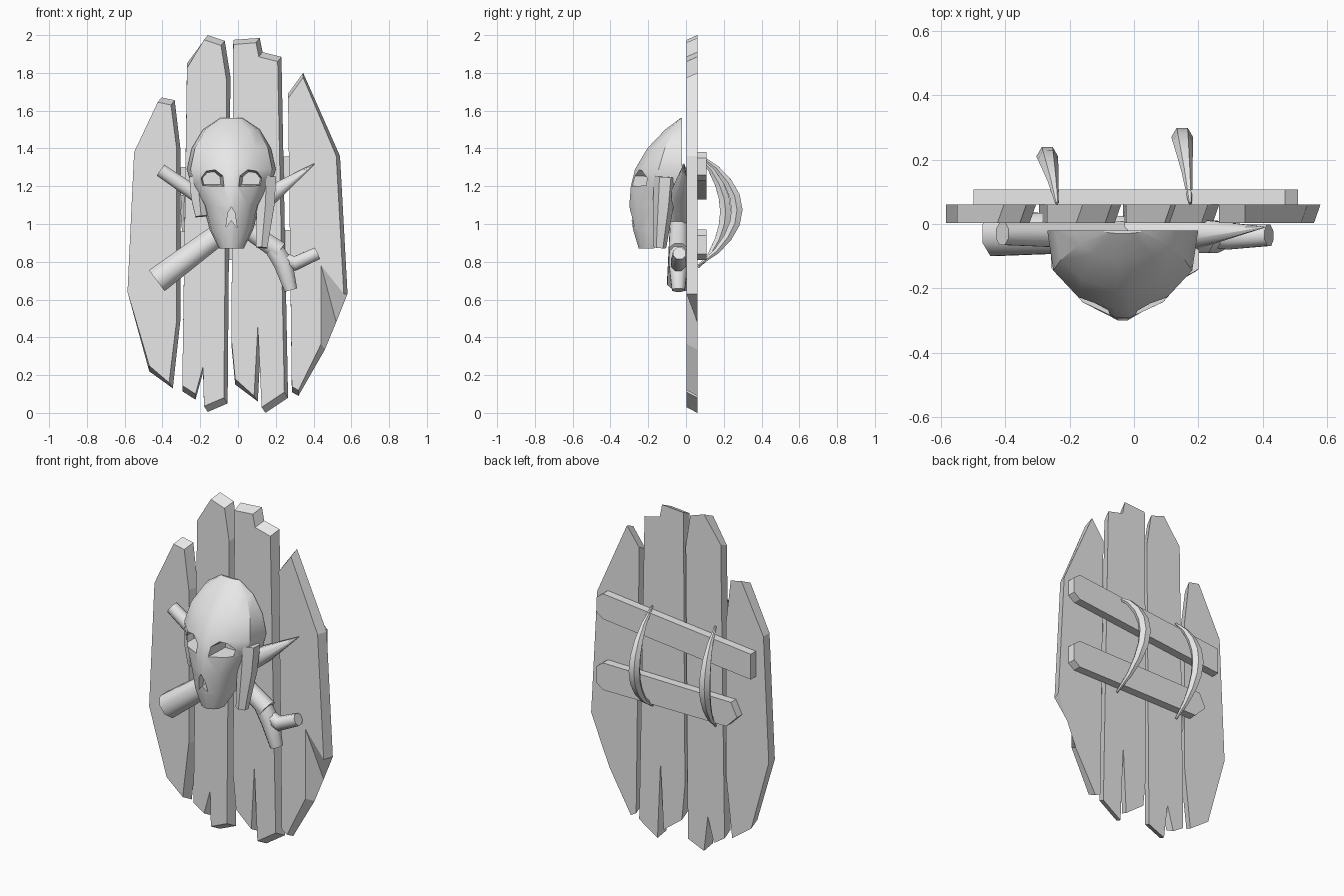
import bpy, bmesh, math
from mathutils import Vector

cube = bpy.data.objects.get("Cube")
if cube:
    bpy.data.objects.remove(cube, do_unlink=True)

grey = bpy.data.materials.new("plain_grey")
grey.use_nodes = True
grey.diffuse_color = (0.8, 0.8, 0.8, 1)
grey.node_tree.nodes["Principled BSDF"].inputs["Base Color"].default_value = grey.diffuse_color


def loft(name, rings, smooth=None):
    """Skin equal-length closed rings and cap both ends."""
    bm = bmesh.new()
    loops = [[bm.verts.new(p) for p in ring] for ring in rings]
    count = len(loops[0])
    for low, high in zip(loops, loops[1:]):
        for i in range(count):
            j = (i + 1) % count
            bm.faces.new((low[i], low[j], high[j], high[i]))
    bm.faces.new(loops[0][::-1])
    bm.faces.new(loops[-1])
    bmesh.ops.recalc_face_normals(bm, faces=bm.faces)
    mesh = bpy.data.meshes.new(name)
    bm.to_mesh(mesh)
    bm.free()
    obj = bpy.data.objects.new(name, mesh)
    bpy.context.collection.objects.link(obj)
    mesh.materials.append(grey)
    if smooth:
        smooth_object(obj, smooth)
    return obj


def activate(obj):
    bpy.ops.object.select_all(action="DESELECT")
    obj.select_set(True)
    bpy.context.view_layer.objects.active = obj


def smooth_object(obj, angle):
    activate(obj)
    bpy.ops.object.shade_smooth_by_angle(angle=math.radians(angle))


def tube(name, points, radii, sides=8, side_axis=(0, 1, 0), smooth=50):
    """Tapered tube along a path."""
    pts = [Vector(p) for p in points]
    side = Vector(side_axis)
    rings = []
    for i, (p, r) in enumerate(zip(pts, radii)):
        along = (pts[min(i + 1, len(pts) - 1)] - pts[max(i - 1, 0)]).normalized()
        u = along.cross(side).normalized()
        v = u.cross(along)
        turns = [math.tau * (k + 0.5) / sides for k in range(sides)]
        rings.append([p + r * (math.cos(a) * u + math.sin(a) * v) for a in turns])
    return loft(name, rings, smooth)


def plank(name, outline, chips={}):
    """Board whose front outline is cut back along its left side and ends."""
    middle = sum(x for x, z in outline) / len(outline)
    front = []
    for i, (x, z) in enumerate(outline):
        dx = 0.02 if x > middle else 0
        dz = -0.025 if z > 1.5 else 0.03 if z < 0.45 else 0
        front.append(chips.get(i, (x - dx, z + dz)))
    return loft(name, [[(x, 0.003, z) for x, z in front],
                       [(x, 0.06, z) for x, z in outline]])


# Shield boards
plank("outer_right_plank", [(-.55, 1.38), (-.405, 1.67), (-.335, 1.655), (-.305, 1.4),
                            (-.305, .49), (-.345, .13), (-.47, .22), (-.585, .64)])
plank("inner_right_plank", [(-.27, 1.85), (-.16, 2), (-.07, 1.97), (-.04, 1.78), (-.055, .05),
                            (-.16, .005), (-.185, .215), (-.225, .07), (-.295, .115)])
plank("inner_left_plank", [(-.025, 1.975), (.115, 1.985), (.13, 1.91), (.23, 1.885), (.265, .08),
                           (.145, 0), (.125, .46), (.105, .06), (-.015, .15), (-.035, .36)])
plank("outer_left_plank", [(.265, 1.69), (.345, 1.8), (.54, 1.36), (.58, .63), (.52, .48),
                           (.46, .335), (.32, .09), (.285, .11)], chips={4: (.44, .78)})


# Cross braces behind the boards
def brace(name, outline):
    loft(name, [[(x, y, z) for x, z in outline] for y in (0.06, 0.108)])


brace("upper_brace", [(-.5, 1.13), (-.5, 1.28), (.47, 1.38), (.51, 1.35), (.51, 1.26), (.47, 1.23)])
brace("lower_brace", [(-.34, .81), (-.41, .88), (-.37, .96), (.47, .97), (.51, .94), (.51, .84),
                      (.47, .81)])

# Curved grips
for name, x, reach, lean, top in (("left_grip", .15, .27, .025, 1.37),
                                  ("right_grip", -.27, .21, .03, 1.36)):
    path, radii = [], []
    for i in range(9):
        t = i / 8
        bulge = math.sin(math.pi * t)
        path.append((x + lean * (1 - bulge), 0.065 + (reach - 0.065) * bulge ** 0.8,
                     top - 0.59 * t))
        radii.append(0.006 + 0.028 * bulge)
    tube(name, path, radii, sides=6, side_axis=(1, 0, 0))

# Crossed bones
tube("pointed_bone", [(-.43, -.03, .7), (.19, -.03, 1.165), (.405, -.01, 1.32)], [.075, .05, .002])
tube("forked_bone", [(-.41, -.03, 1.285), (.22, -.04, .855)], [.038, .055])
tube("fork_lower_prong", [(.18, -.04, .885), (.24, -.04, .79), (.28, -.04, .65)], [.05, .055, .037])
tube("fork_side_prong", [(.2, -.04, .83), (.3, -.04, .79), (.42, -.035, .845)], [.04, .042, .036])

# Skull: half section swept through height, half width, front and back depth
centre = -0.035
section = [(1, 0), (.92, .5), (.6, .82), (.1, 1)]
levels = [(1.56, .06, -.03, -.02), (1.5, .15, -.11, -.02), (1.4, .21, -.205, -.02),
          (1.29, .235, -.27, -.02), (1.2, .21, -.292, -.02), (1.1, .15, -.3, -.06),
          (.97, .115, -.28, -.12), (.87, .065, -.25, -.17)]
ring_shape = section + [(-fx, fy) for fx, fy in reversed(section)]
skull = loft("skull", [[(centre + w * fx, back + (front - back) * fy, z) for fx, fy in ring_shape]
                       for z, w, front, back in levels])


def carve(target, cutter):
    cutter.hide_render = True
    mod = target.modifiers.new("carve", "BOOLEAN")
    mod.operation = "DIFFERENCE"
    mod.solver = "EXACT"
    mod.object = cutter
    activate(target)
    bpy.ops.object.modifier_apply(modifier=mod.name)
    bpy.data.objects.remove(cutter, do_unlink=True)


# Eye sockets and nose opening
for side in (-1, 1):
    eye = [(-.065, -.035), (-.06, .02), (-.02, .055), (.03, .05), (.065, .01), (.055, -.035)]
    rings = [[(centre + side * (.105 + dx * s), y, 1.235 + dz * s) for dx, dz in eye]
             for y, s in ((-.35, 1.15), (-.15, .75))]
    carve(skull, loft("eye_cutter", rings))
nose = [(-.03, .98), (-.018, 1.06), (0, 1.09), (.018, 1.06), (.03, .98), (0, 1.02)]
carve(skull, loft("nose_cutter", [[(centre + x, y, z) for x, z in nose] for y in (-.35, -.24)]))
smooth_object(skull, 30)

# Cheekbones, the right one broken short
tube("left_cheekbone", [(.15, -.11, 1.25), (.145, -.12, 1.1), (.125, -.14, .875)],
     [.06, .055, .035], sides=6, smooth=20)
tube("right_cheekbone", [(-.21, -.11, 1.25), (-.205, -.12, 1.14), (-.195, -.13, 1.04)],
     [.055, .05, .035], sides=6, smooth=20)
